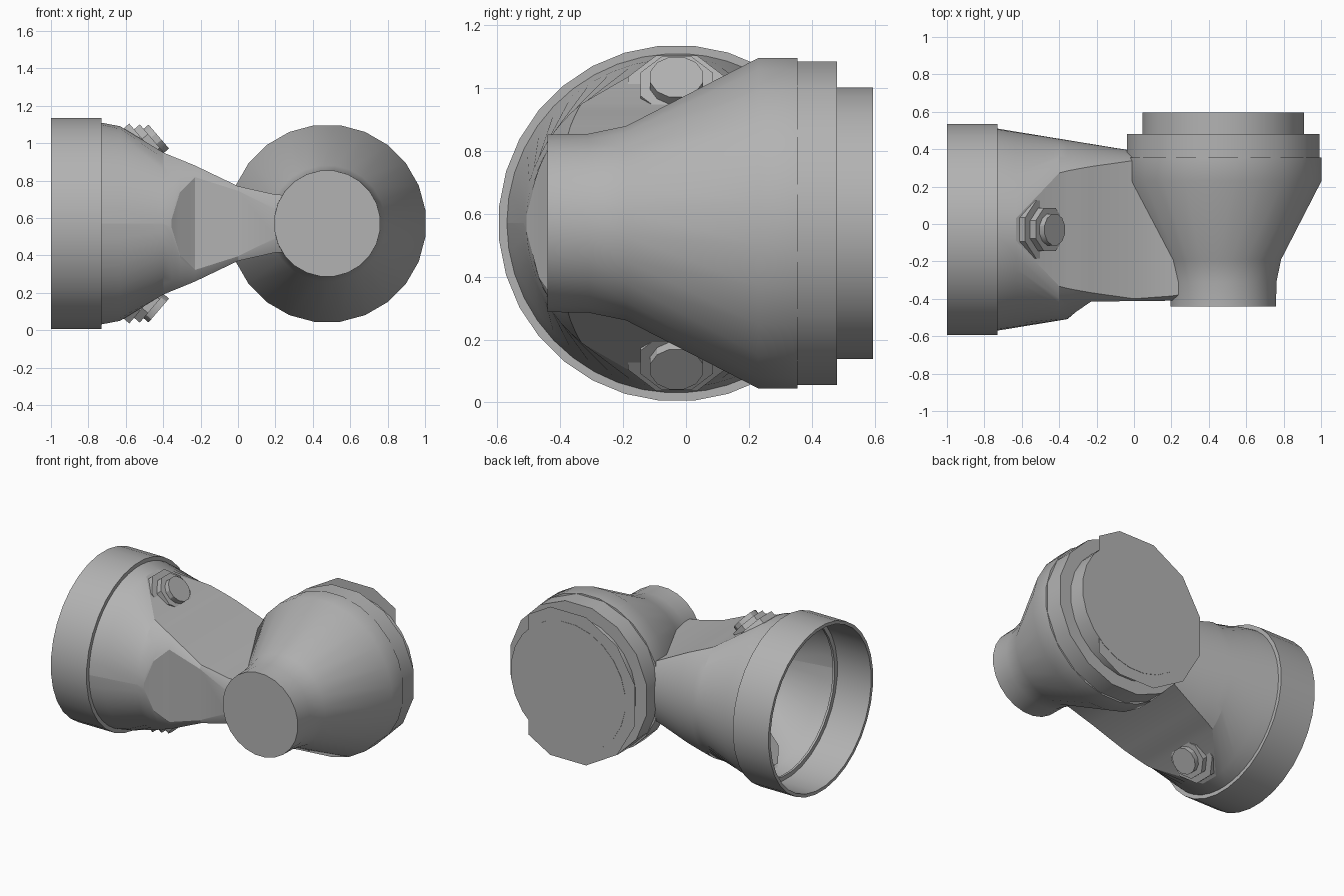
import bpy, bmesh, math
from mathutils import Vector, Matrix

cube = bpy.data.objects.get("Cube")
if cube:
    bpy.data.objects.remove(cube, do_unlink=True)

GREY = (0.45, 0.45, 0.45, 1)
metal = bpy.data.materials.new("cast_grey")
metal.use_nodes = True
metal.diffuse_color = GREY
metal.node_tree.nodes["Principled BSDF"].inputs["Base Color"].default_value = GREY
AXIS_Z = 0.57


def make_object(name, bm, smooth):
    mesh = bpy.data.meshes.new(name)
    bm.to_mesh(mesh)
    bm.free()
    mesh.materials.append(metal)
    obj = bpy.data.objects.new(name, mesh)
    bpy.context.collection.objects.link(obj)
    bpy.ops.object.select_all(action="DESELECT")
    obj.select_set(True)
    bpy.context.view_layer.objects.active = obj
    bpy.ops.object.shade_smooth_by_angle(angle=math.radians(smooth))


def loft(name, rings, cap_start=True, closed=False, smooth=30):
    """Skin a list of equal-length rings of points."""
    bm = bmesh.new()
    loops = [[bm.verts.new(p) for p in ring] for ring in rings]
    pairs = list(zip(loops, loops[1:]))
    if closed:
        pairs.append((loops[-1], loops[0]))
    for a, b in pairs:
        for i in range(len(a)):
            j = (i + 1) % len(a)
            bm.faces.new((a[i], a[j], b[j], b[i]))
    if not closed:
        bm.faces.new(loops[-1])
        if cap_start:
            bm.faces.new(loops[0][::-1])
    bmesh.ops.recalc_face_normals(bm, faces=bm.faces)
    make_object(name, bm, smooth)


def lathe(name, origin, axis, profile, sides, closed=False):
    """Turn (distance along axis, radius) pairs around an axis."""
    frame = Matrix.Translation(origin) @ Vector(axis).to_track_quat("Z", "Y").to_matrix().to_4x4()
    turns = [2 * math.pi * (i + 0.5) / sides for i in range(sides)]
    rings = [[frame @ Vector((r * math.cos(t), r * math.sin(t), d)) for t in turns]
             for d, r in profile]
    loft(name, rings, closed=closed)


def trimmed_circle(x, radius, high, front):
    """Circle section with flats at top, bottom and front; corners stay exact."""
    top = math.asin(min(1, high / radius))
    pad = math.acos(min(1, front / radius))
    arcs = [(-top, top, 24), (math.pi - top, math.pi - pad, 10),
            (math.pi + pad, math.pi + top, 10)]
    return [(x, radius * math.cos(t) - 0.03, AXIS_Z + radius * math.sin(t))
            for start, end, steps in arcs
            for t in (start + (end - start) * i / steps for i in range(steps + 1))]


# Open collar at the hollow end, with an inner lip
lathe("collar", (0, -0.03, AXIS_Z), (1, 0, 0),
      [(-1, 0.567), (-0.73, 0.567), (-0.73, 0.515), (-0.745, 0.515),
       (-0.745, 0.545), (-1, 0.545)], 32, closed=True)

# Tapered hollow arm: x, half height limit, front limit
stations = [(-0.74, 0.541, 0.60), (-0.63, 0.52, 0.60), (-0.40, 0.38, 0.60),
            (-0.355, 0.361, 0.478), (-0.31, 0.343, 0.44), (-0.23, 0.31, 0.385),
            (0, 0.20, 0.382), (0.20, 0.155, 0.38), (0.32, 0.15, 0.38)]
loft("tapered_arm", [trimmed_circle(x, 0.54 - 0.164 * (x + 0.73), high, front)
                     for x, high, front in stations], cap_start=False, smooth=14)

# Flared cross housing, its flange and the closing plug
hub = (0.477, 0, AXIS_Z)
lathe("flared_housing", hub, (0, 1, 0),
      [(-0.44, 0.285), (-0.31, 0.287), (-0.19, 0.312), (0.23, 0.53), (0.355, 0.53)], 24)
lathe("housing_flange", hub, (0, 1, 0), [(0.35, 0.525), (0.48, 0.525)], 16)
lathe("end_plug", hub, (0, 1, 0), [(0.47, 0.435), (0.595, 0.435)], 24)

# Sheet cover plate: a twelve-sided disc with one side trimmed straight
bm = bmesh.new()
bmesh.ops.create_circle(bm, cap_ends=True, segments=12, radius=0.525,
                        matrix=Matrix.Translation((hub[0], 0.593, AXIS_Z))
                        @ Matrix.Rotation(math.radians(-90), 4, "X")
                        @ Matrix.Rotation(math.radians(15), 4, "Z"))
bmesh.ops.bisect_plane(bm, geom=bm.verts[:] + bm.edges[:] + bm.faces[:],
                       plane_co=(hub[0] + 0.3, 0, 0), plane_no=(1, 0, 0), clear_outer=True)
make_object("cover_plate", bm, 30)

# Bolts on the upper and lower slopes
for side, label in ((1, "upper"), (-1, "lower")):
    base = (-0.53, -0.03, AXIS_Z + side * 0.374)
    axis = (0.76, 0, side * 0.65)
    for part, start, end, radius, sides in (("washer", 0, 0.065, 0.168, 8),
                                            ("nut", 0.06, 0.105, 0.125, 8),
                                            ("stud", 0.10, 0.14, 0.087, 12)):
        lathe(f"{label}_bolt_{part}", base, axis, [(start, radius), (end, radius)], sides)
